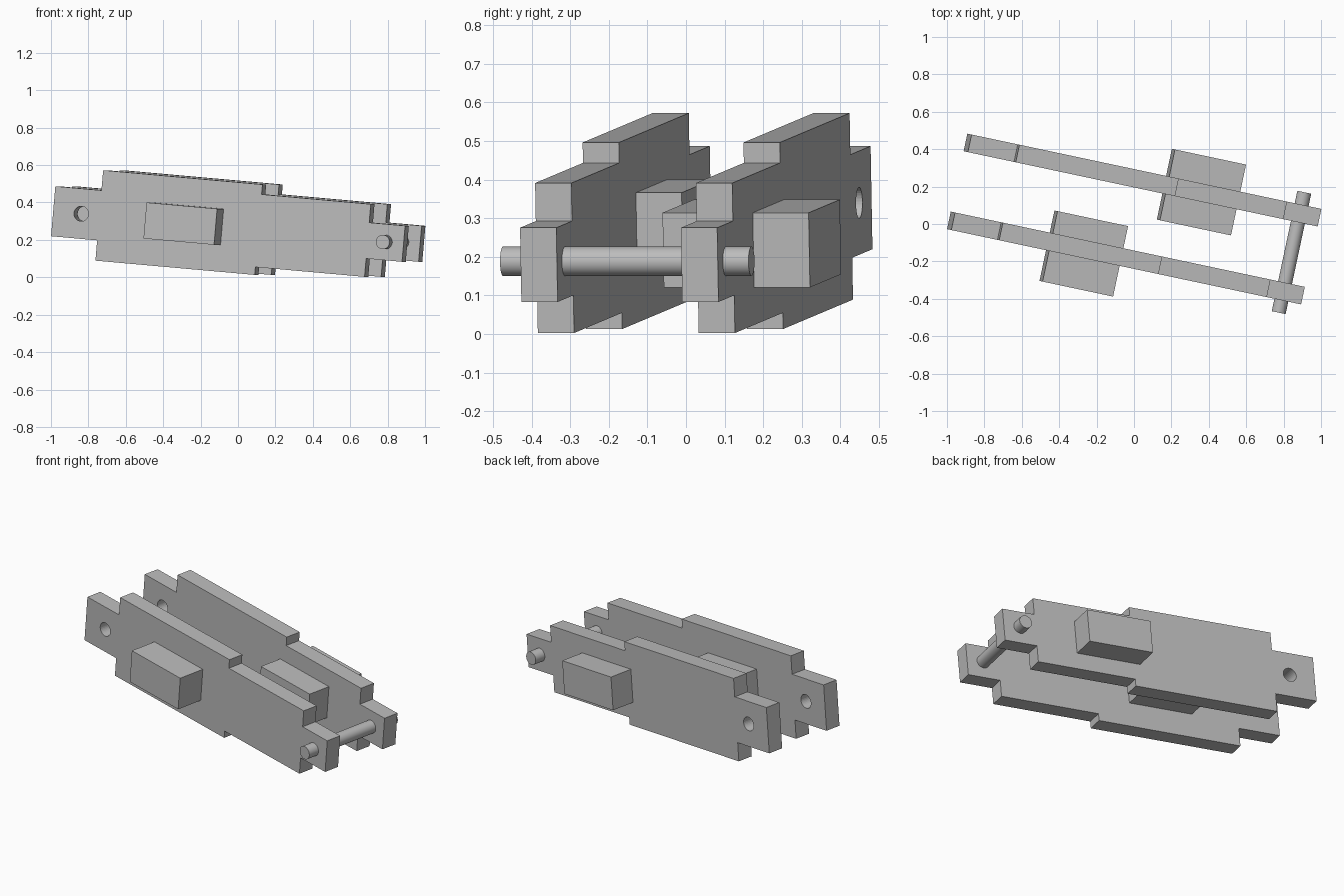
import bpy
import bmesh
from math import radians
from mathutils import Matrix, Vector

default = bpy.data.objects.get("Cube")
if default:
    bpy.data.objects.remove(default, do_unlink=True)

# Shared tilted frame: x along the plates, y across them, z up the plates
FRAME = (Matrix.Translation((0, -0.24, 0.3))
         @ Matrix.Rotation(radians(-12), 4, 'Z')
         @ Matrix.Rotation(radians(5), 4, 'Y'))
THICK = 0.096
SPACING = 0.426

grey = bpy.data.materials.new("plain_grey")
grey.use_nodes = True
grey.diffuse_color = (0.5, 0.5, 0.5, 1)
grey.node_tree.nodes["Principled BSDF"].inputs["Base Color"].default_value = (0.5, 0.5, 0.5, 1)


def finish(name, bm):
    bmesh.ops.recalc_face_normals(bm, faces=bm.faces)
    mesh = bpy.data.meshes.new(name)
    bm.to_mesh(mesh)
    bm.free()
    mesh.materials.append(grey)
    ob = bpy.data.objects.new(name, mesh)
    bpy.context.collection.objects.link(ob)
    ob.matrix_world = FRAME
    return ob


def select_only(ob):
    bpy.ops.object.select_all(action='DESELECT')
    ob.select_set(True)
    bpy.context.view_layer.objects.active = ob


def block(name, x0, x1, y0, y1, z0, z1):
    bm = bmesh.new()
    size = Matrix.Diagonal((x1 - x0, y1 - y0, z1 - z0, 1))
    centre = Matrix.Translation(((x0 + x1) / 2, (y0 + y1) / 2, (z0 + z1) / 2))
    bmesh.ops.create_cube(bm, size=1, matrix=centre @ size)
    return finish(name, bm)


def rod(name, x, z, y0, y1, radius):
    bm = bmesh.new()
    place = Matrix.Translation((x, (y0 + y1) / 2, z)) @ Matrix.Rotation(radians(90), 4, 'X')
    bmesh.ops.create_cone(bm, cap_ends=True, segments=32, radius1=radius,
                          radius2=radius, depth=y1 - y0, matrix=place)
    return finish(name, bm)


# Stepped plate outline: (start, end, bottom, top) of each section
SECTIONS = [(-1.011, -0.758, -0.169, 0.099),
            (-0.758, 0.116, -0.278, 0.207),
            (0.116, 0.715, -0.236, 0.154),
            (0.715, 0.912, -0.138, 0.055)]


def plate(name, y):
    top = [(x, s[3]) for s in SECTIONS for x in s[:2]]
    bottom = [(x, s[2]) for s in SECTIONS for x in s[:2]]
    bm = bmesh.new()
    face = bm.faces.new([bm.verts.new((x, y, z)) for x, z in top + bottom[::-1]])
    new = bmesh.ops.extrude_face_region(bm, geom=[face])["geom"]
    bmesh.ops.translate(bm, vec=Vector((0, THICK, 0)),
                        verts=[g for g in new if isinstance(g, bmesh.types.BMVert)])
    ob = finish(name, bm)
    # Round hole through the wide end tab
    cutter = rod("hole_cutter", -0.857, -0.035, y - 0.05, y + THICK + 0.05, 0.04)
    cutter.hide_render = True
    mod = ob.modifiers.new("hole", 'BOOLEAN')
    mod.operation = 'DIFFERENCE'
    mod.solver = 'EXACT'
    mod.object = cutter
    bpy.context.view_layer.update()
    select_only(ob)
    bpy.ops.object.modifier_apply(modifier=mod.name)
    bpy.data.objects.remove(cutter, do_unlink=True)


# Two parallel side plates
plate("front_plate", 0)
plate("back_plate", SPACING)

# Blocks passing through each plate
block("front_block", -0.471, -0.084, -0.168, 0.217, -0.134, 0.059)
block("back_block", 0.077, 0.467, 0.283, 0.67, -0.139, 0.055)

# Pin joining the narrow end tabs
pin = rod("cross_pin", 0.812, -0.041, -0.068, 0.59, 0.038)
select_only(pin)
bpy.ops.object.shade_smooth_by_angle()
